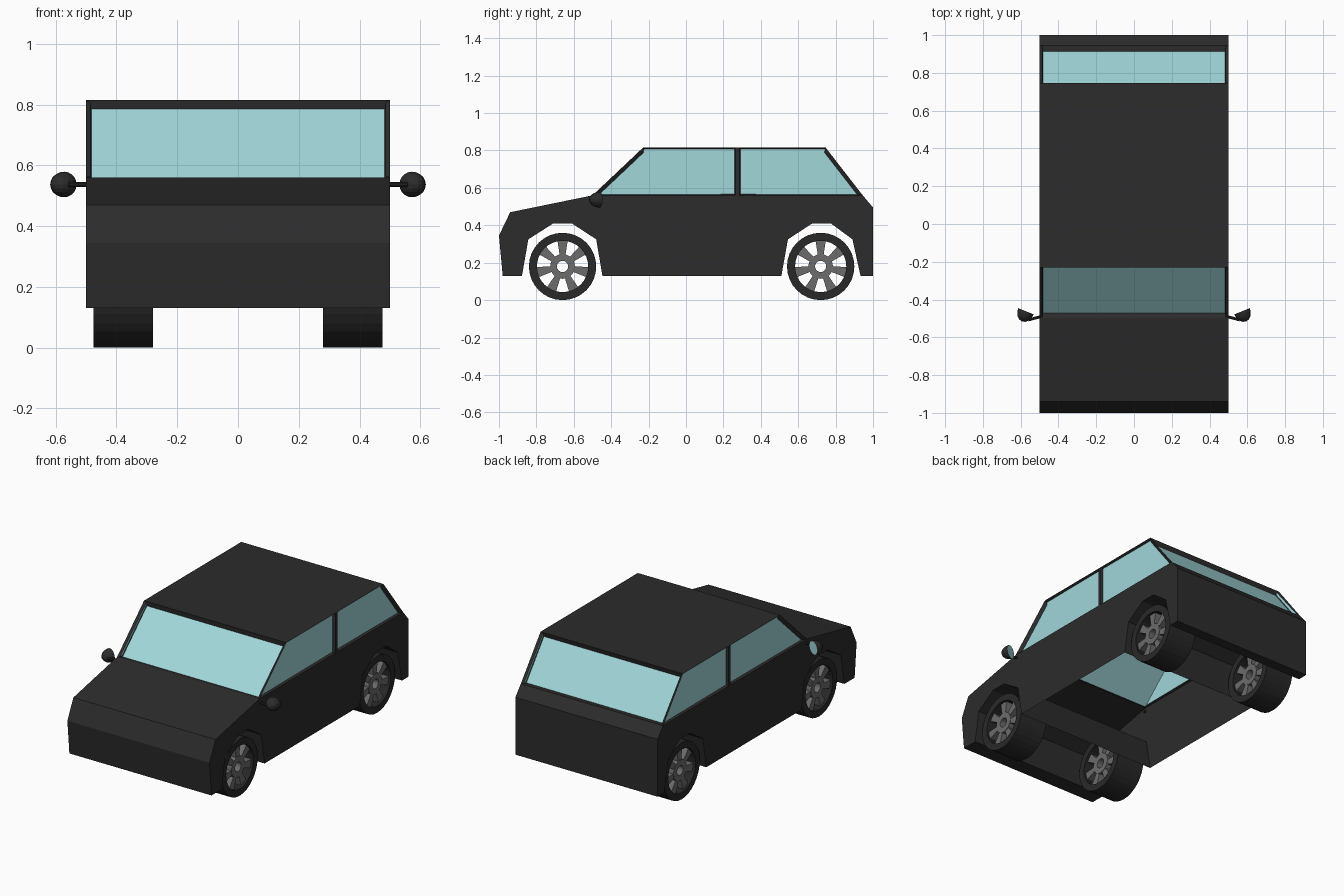
import bpy, bmesh, math
from mathutils import Matrix, Vector

if "Cube" in bpy.data.objects:
    bpy.data.objects.remove(bpy.data.objects["Cube"])


def material(name, r, g, b):
    m = bpy.data.materials.new(name)
    m.diffuse_color = (r, g, b, 1)
    m.use_nodes = True
    m.node_tree.nodes["Principled BSDF"].inputs["Base Color"].default_value = m.diffuse_color
    return m


PAINT = material("dark_paint", 0.025, 0.025, 0.025)
GLASS = material("glass", 0.36, 0.68, 0.70)
RUBBER = material("rubber", 0.022, 0.022, 0.022)
METAL = material("rim_metal", 0.15, 0.15, 0.15)


def finish(bm, name, mats):
    bmesh.ops.recalc_face_normals(bm, faces=bm.faces[:])
    mesh = bpy.data.meshes.new(name)
    bm.to_mesh(mesh)
    bm.free()
    for m in mats:
        mesh.materials.append(m)
    ob = bpy.data.objects.new(name, mesh)
    bpy.context.collection.objects.link(ob)
    return ob


# Body shell: side outline (y, z), extruded across the width, open under the cabin
HALF = 0.5
belt_front, belt_rear = (-0.50, 0.56), (0.945, 0.56)
lower = [belt_front, (-0.94, 0.47), (-1.0, 0.345), (-0.98, 0.13),
         (-0.877, 0.13), (-0.843, 0.325), (-0.71, 0.41), (-0.61, 0.41),
         (-0.48, 0.325), (-0.447, 0.13),
         (0.51, 0.13), (0.545, 0.325), (0.675, 0.41), (0.775, 0.41),
         (0.89, 0.325), (0.933, 0.13),
         (1.0, 0.13), (1.0, 0.495), belt_rear]
pillar_low = [(0.285, 0.56), (0.265, 0.56)]
roof_front, roof_rear = (-0.23, 0.815), (0.747, 0.815)
pillar_top = [(0.265, 0.815), (0.285, 0.815)]

bm = bmesh.new()
cache = {}


def vert(side, p):
    key = (side, p)
    if key not in cache:
        cache[key] = bm.verts.new((side * HALF, p[0], p[1]))
    return cache[key]


def across(a, b):
    return bm.faces.new([vert(-1, a), vert(1, a), vert(1, b), vert(-1, b)])


for i in range(len(lower) - 1):
    if i != 9:                                   # leave the cabin floor open
        across(lower[i], lower[i + 1])
roof = [roof_front] + pillar_top + [roof_rear]
for a, b in zip(roof, roof[1:]):
    across(a, b)
screens = [across(belt_front, roof_front), across(roof_rear, belt_rear)]
side_windows = []
for s in (-1, 1):
    bm.faces.new([vert(s, p) for p in lower + pillar_low])
    bm.faces.new([vert(s, p) for p in pillar_low + pillar_top])
    for quad in ([belt_front, pillar_low[1], pillar_top[0], roof_front],
                 [pillar_low[0], belt_rear, roof_rear, pillar_top[1]]):
        side_windows.append(bm.faces.new([vert(s, p) for p in quad]))
bmesh.ops.recalc_face_normals(bm, faces=bm.faces[:])
roof_face = max(bm.faces, key=lambda f: f.calc_center_median().z)
if roof_face.normal.z < 0:
    bmesh.ops.reverse_faces(bm, faces=bm.faces[:])
# Recessed window panes
bmesh.ops.inset_individual(bm, faces=screens, thickness=0.025, depth=-0.025)
bmesh.ops.inset_individual(bm, faces=side_windows, thickness=0.009, depth=-0.015)
for f in screens + side_windows:
    f.material_index = 1
finish(bm, "car_body", [PAINT, GLASS])


# Wheels: tyre and hub rings joined by wedge spokes
def ring(bm, r_out, r_in, x0, x1, segs, mat):
    loops = []
    for r, x in ((r_out, x0), (r_out, x1), (r_in, x1), (r_in, x0)):
        loops.append([bm.verts.new((x, r * math.cos(t), r * math.sin(t)))
                      for t in (2 * math.pi * k / segs for k in range(segs))])
    for j in range(4):
        a, b = loops[j], loops[(j + 1) % 4]
        for k in range(segs):
            n = (k + 1) % segs
            f = bm.faces.new([a[k], a[n], b[n], b[k]])
            f.material_index = mat


def spoke(bm, angle, x0, x1):
    shape = [(-0.015, 0.058), (0.015, 0.058), (0.028, 0.142), (-0.028, 0.142)]
    turn = Matrix.Rotation(angle, 4, 'X')
    lo, hi = [[bm.verts.new(turn @ Vector((x, y, z))) for y, z in shape] for x in (x0, x1)]
    faces = [bm.faces.new(lo), bm.faces.new(hi)]
    for k in range(4):
        n = (k + 1) % 4
        faces.append(bm.faces.new([lo[k], lo[n], hi[n], hi[k]]))
    for f in faces:
        f.material_index = 1


for y, end in ((-0.66, "front"), (0.72, "rear")):
    for s, side in ((-1, "left"), (1, "right")):
        bm = bmesh.new()
        ring(bm, 0.18, 0.137, -0.0975, 0.0975, 32, 0)
        ring(bm, 0.066, 0.03, -0.085, 0.085, 20, 1)
        for k in range(7):
            spoke(bm, 2 * math.pi * k / 7, -0.082, 0.082)
        wheel = finish(bm, f"{end}_{side}_wheel", [RUBBER, METAL])
        wheel.location = (s * 0.3775, y, 0.18)

# Door mirrors: half-ellipsoid housing, angled glass and a thin arm
for s, side in ((-1, "left"), (1, "right")):
    bm = bmesh.new()
    bmesh.ops.create_uvsphere(bm, u_segments=16, v_segments=10, radius=1)
    bmesh.ops.bisect_plane(bm, geom=bm.verts[:] + bm.edges[:] + bm.faces[:],
                           plane_co=(0, 0, 0), plane_no=(0, 1, 0),
                           dist=1e-4, clear_outer=True)
    rim = [e for e in bm.edges if e.is_boundary]
    for f in bmesh.ops.contextual_create(bm, geom=rim)["faces"]:
        f.material_index = 1
    bmesh.ops.transform(bm, verts=bm.verts[:], matrix=(
        Matrix.Translation((s * 0.572, -0.462, 0.537))
        @ Matrix.Rotation(s * math.radians(22), 4, 'Z')
        @ Matrix.Diagonal((0.044, 0.058, 0.042, 1))))
    finish(bm, f"{side}_mirror", [PAINT, GLASS])

    bm = bmesh.new()
    a, b = Vector((s * 0.485, -0.488, 0.537)), Vector((s * 0.56, -0.508, 0.537))
    aim = (b - a).to_track_quat('Z', 'Y').to_matrix().to_4x4()
    bmesh.ops.create_cone(bm, cap_ends=True, segments=10, radius1=0.008, radius2=0.008,
                          depth=(b - a).length,
                          matrix=Matrix.Translation((a + b) / 2) @ aim)
    finish(bm, f"{side}_mirror_arm", [PAINT])
